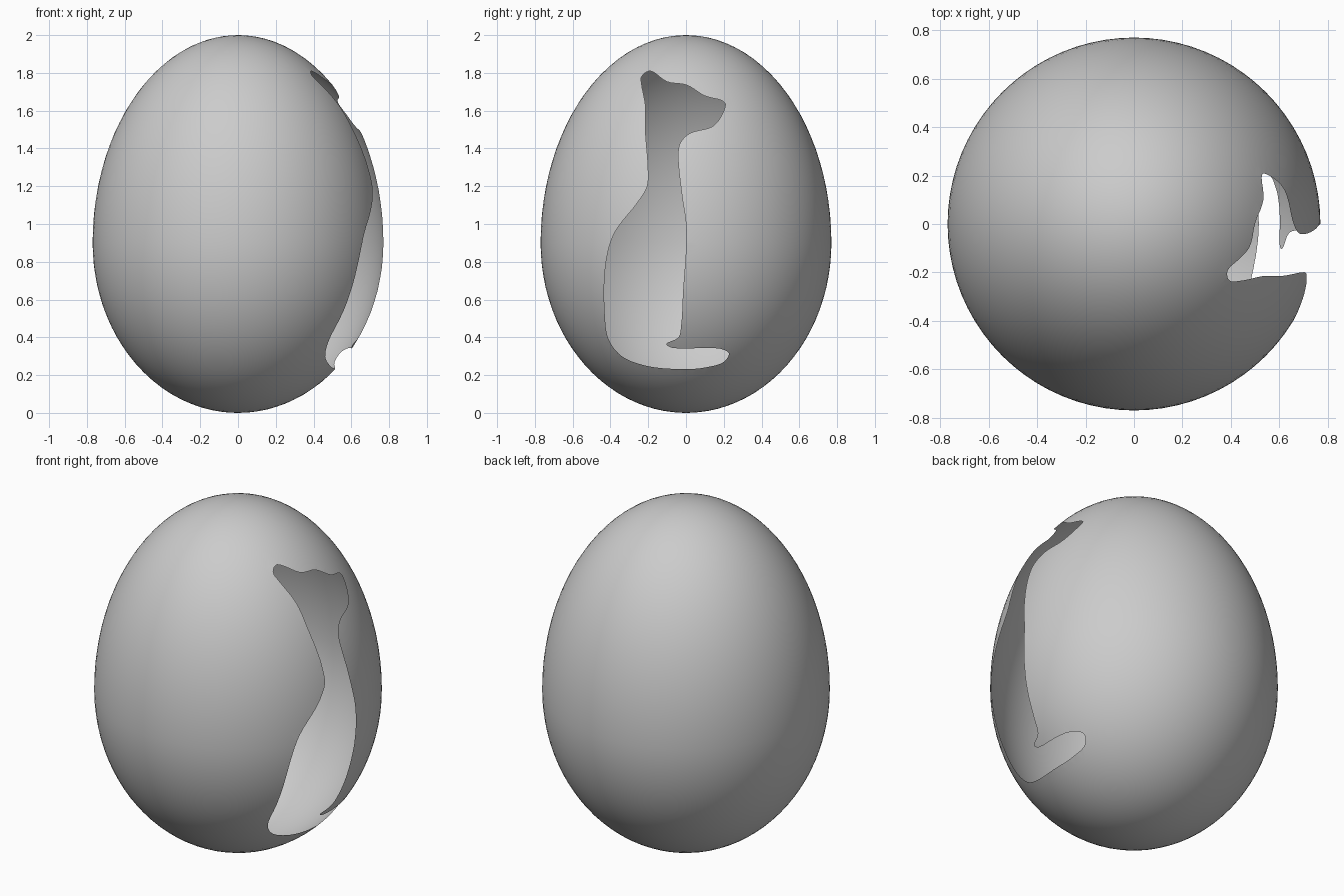
import bpy, bmesh, math
from mathutils import Vector

if "Cube" in bpy.data.objects:
    bpy.data.objects.remove(bpy.data.objects["Cube"])

RADIUS, WIDEST, HEIGHT = 0.77, 0.9, 2.0

# Seated cat silhouette on the right side, as (y, z)
CAT = [(-.235, 1.78), (-.19, 1.81), (-.10, 1.753), (.005, 1.735), (.10, 1.678), (.19, 1.653),
       (.208, 1.635), (.18, 1.56), (.137, 1.515), (.02, 1.48), (-.03, 1.43), (-.042, 1.37),
       (-.022, 1.155), (0, 1.0), (0, .865), (-.015, .65), (-.025, .47), (-.04, .40),
       (-.105, .365), (-.075, .345), (.18, .34), (.227, .315), (.2, .27), (.1, .24),
       (0, .232), (-.2, .247), (-.34, .30), (-.41, .39), (-.43, .52), (-.425, .785),
       (-.38, .95), (-.255, 1.115), (-.205, 1.2), (-.2, 1.29), (-.215, 1.5),
       (-.215, 1.63), (-.235, 1.74)]


def smooth_loop(pts, steps=5):
    """Closed centripetal Catmull-Rom curve through the points."""
    p = [Vector(q) for q in pts]
    n, out = len(p), []
    for i in range(n):
        a, b, c, d = p[i - 1], p[i], p[(i + 1) % n], p[(i + 2) % n]
        t1 = (b - a).length ** 0.5
        t2 = t1 + (c - b).length ** 0.5
        t3 = t2 + (d - c).length ** 0.5
        for s in range(steps):
            t = t1 + (t2 - t1) * s / steps
            a1, a2, a3 = a.lerp(b, t / t1), b.lerp(c, (t - t1) / (t2 - t1)), c.lerp(d, (t - t2) / (t3 - t2))
            out.append(a1.lerp(a2, t / t2).lerp(a2.lerp(a3, (t - t1) / (t3 - t1)), (t - t1) / (t2 - t1)))
    return out


def add_object(name, bm):
    mesh = bpy.data.meshes.new(name)
    bm.to_mesh(mesh)
    bm.free()
    ob = bpy.data.objects.new(name, mesh)
    bpy.context.collection.objects.link(ob)
    return ob


# Egg: sphere stretched more above its widest ring than below
bm = bmesh.new()
bmesh.ops.create_icosphere(bm, subdivisions=5, radius=1)
for v in bm.verts:
    half = HEIGHT - WIDEST if v.co.z > 0 else WIDEST
    v.co = (v.co.x * RADIUS, v.co.y * RADIUS, WIDEST + v.co.z * half)
egg = add_object("egg_shell", bm)

# Cat-shaped prism reaching from the egg's core out past its right side
bm = bmesh.new()
face = bm.faces.new([bm.verts.new((0, p.x, p.y)) for p in smooth_loop(CAT)])
ext = bmesh.ops.extrude_face_region(bm, geom=[face])
bmesh.ops.translate(bm, vec=(1, 0, 0), verts=[g for g in ext["geom"] if isinstance(g, bmesh.types.BMVert)])
bmesh.ops.recalc_face_normals(bm, faces=bm.faces)
cutter = add_object("cat_cutter", bm)
cutter.hide_render = True

# Cut the egg
cut = egg.modifiers.new("cat_window", 'BOOLEAN')
cut.operation, cut.solver, cut.object = 'DIFFERENCE', 'EXACT', cutter
dg = bpy.context.evaluated_depsgraph_get()
bm = bmesh.new()
bm.from_mesh(egg.evaluated_get(dg).to_mesh())
egg.modifiers.remove(cut)
bpy.data.objects.remove(cutter)


# Drop the pocket walls so only the thin open shell remains
def inside(p):
    half = HEIGHT - WIDEST if p.z > WIDEST else WIDEST
    return math.sqrt((p.x ** 2 + p.y ** 2) / RADIUS ** 2 + ((p.z - WIDEST) / half) ** 2) < 0.98


walls = [f for f in bm.faces if any(inside(v.co) for v in f.verts)]
bmesh.ops.delete(bm, geom=walls, context='FACES')
bmesh.ops.triangulate(bm, faces=bm.faces)
for f in bm.faces:
    f.smooth = True
bm.to_mesh(egg.data)
bm.free()
